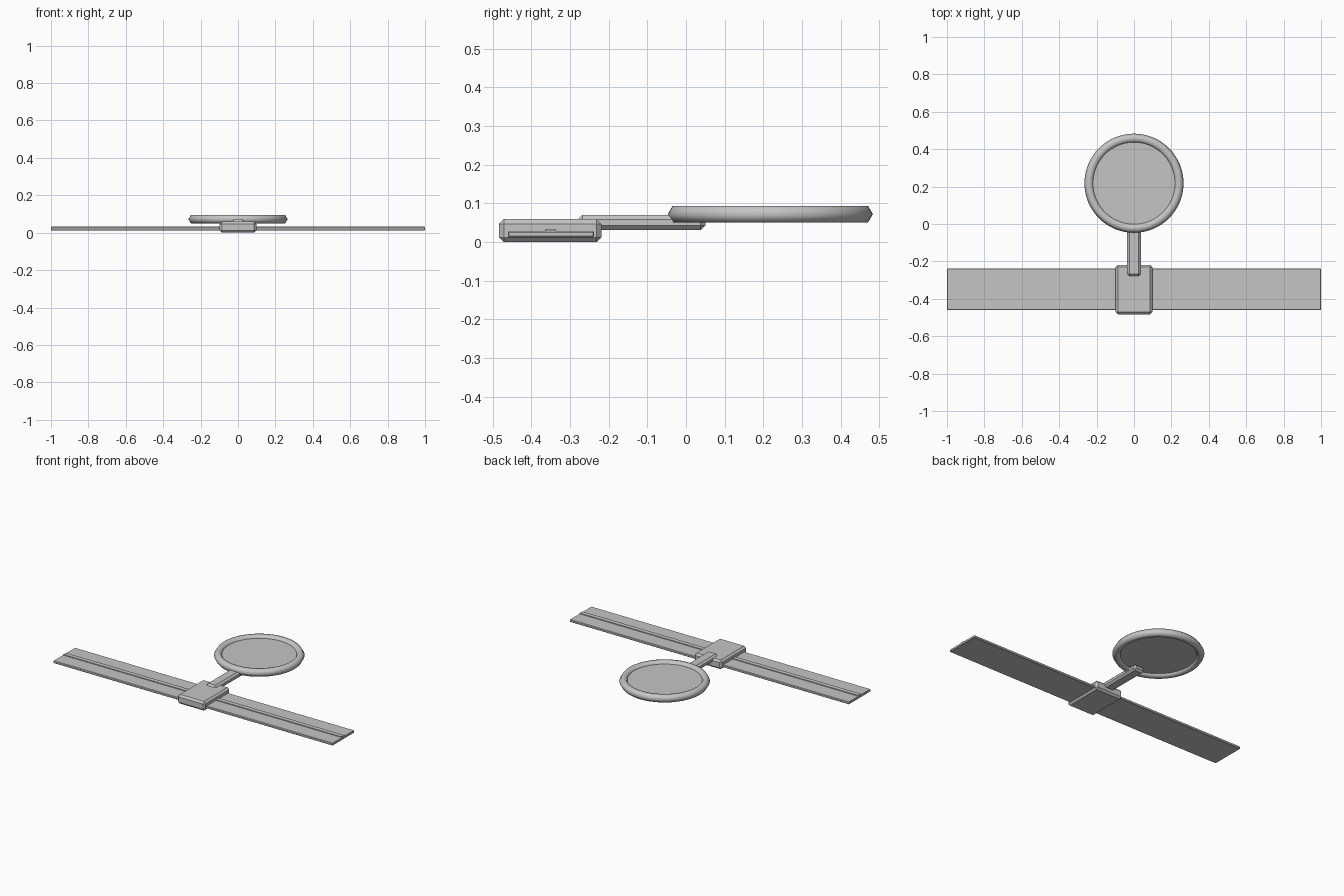
import bpy

if "Cube" in bpy.data.objects:
    bpy.data.objects.remove(bpy.data.objects["Cube"])

grey = bpy.data.materials.new("light grey")
grey.diffuse_color = (0.56, 0.56, 0.56, 1)
grey.use_nodes = True
grey.node_tree.nodes["Principled BSDF"].inputs["Base Color"].default_value = grey.diffuse_color


def finish(obj, name):
    obj.name = name
    obj.data.name = name
    obj.data.materials.append(grey)
    return obj


def chamfered_box(name, lo, hi, chamfer=0.0):
    """Box from corner lo to corner hi with single-segment chamfered edges."""
    centre = [(a + b) / 2 for a, b in zip(lo, hi)]
    size = [b - a for a, b in zip(lo, hi)]
    bpy.ops.mesh.primitive_cube_add(size=1, location=centre)
    obj = finish(bpy.context.object, name)
    obj.scale = size
    bpy.ops.object.transform_apply(location=False, rotation=False, scale=True)
    if chamfer:
        mod = obj.modifiers.new("chamfer", 'BEVEL')
        mod.width = chamfer
        mod.segments = 1
        mod.limit_method = 'NONE'
    return obj


# Long flat bar with a thin raised rib along its middle
chamfered_box("bar", (-1, -0.46, 0.012), (1, -0.238, 0.028), 0.003)
chamfered_box("bar_rib", (-0.996, -0.364, 0.024), (0.996, -0.336, 0.033))

# Sliding block wrapped around the bar
chamfered_box("slider_block", (-0.098, -0.483, 0), (0.098, -0.219, 0.059), 0.012)

# Arm from the block to the lens frame
chamfered_box("arm", (-0.037, -0.28, 0.031), (0.037, 0.05, 0.07), 0.012)

# Round lens frame with a six-sided section, shaded smooth
LENS = (0, 0.218, 0.072)
bpy.ops.mesh.primitive_torus_add(location=LENS, major_radius=0.24, minor_radius=0.025,
                                 major_segments=64, minor_segments=6)
finish(bpy.context.object, "lens_frame")
bpy.ops.object.shade_smooth()

# Thin flat lens
bpy.ops.mesh.primitive_cylinder_add(vertices=64, radius=0.235, depth=0.014, location=LENS)
finish(bpy.context.object, "lens")
bpy.ops.object.shade_smooth_by_angle()
